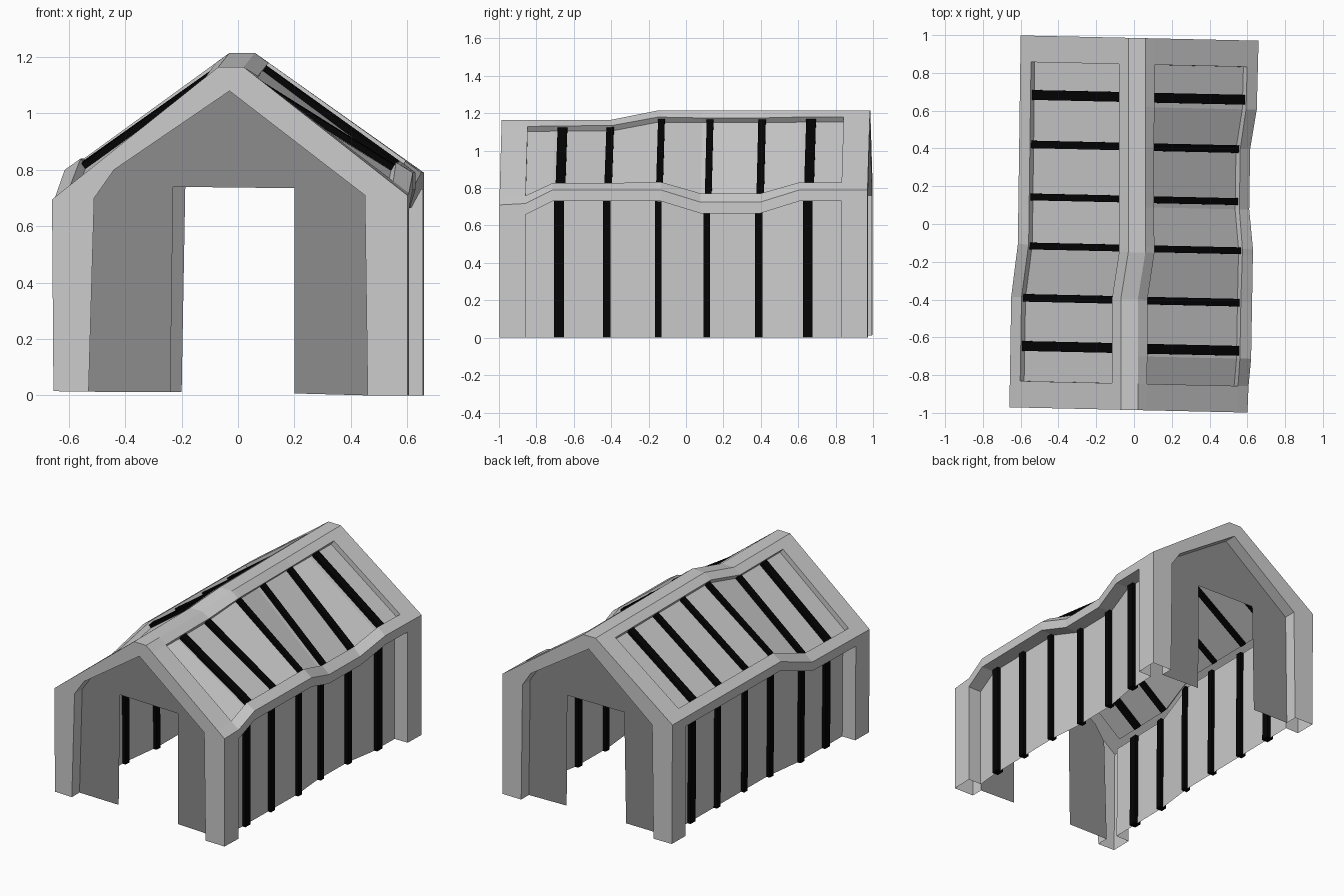
import bpy, bmesh
from mathutils import Vector

if "Cube" in bpy.data.objects:
    bpy.data.objects.remove(bpy.data.objects["Cube"])

END, WIN = 0.985, 0.845          # shell ends, window ends along y
RECESS = 0.08                    # gable wall depth

# Wavy profile lines: y, x, z
RIGHT = [(-1, .60, .71), (-.86, .605, .71), (-.70, .62, .79), (-.12, .63, .79),
         (.09, .61, .725), (.41, .615, .725), (.62, .65, .79), (1, .66, .79)]
LEFT = [(-1, -.66, .695), (-.40, -.65, .70), (-.12, -.615, .80), (1, -.60, .80)]
RIDGE = [(-1, -.025, 1.165), (-.40, -.025, 1.165), (-.15, .015, 1.215), (1, .015, 1.215)]


def at(line, y):
    for (y0, x0, z0), (y1, x1, z1) in zip(line, line[1:]):
        if y <= y1:
            t = (y - y0) / (y1 - y0)
            return x0 + (x1 - x0) * t, z0 + (z1 - z0) * t


def pt(x, y, z):
    """Slight skew of the whole building."""
    return Vector((x, y - .022 * x, z))


def section(y):
    """Outer outline from the left foot over the ridge to the right foot."""
    xl, zl = at(LEFT, y)
    xr, zr = at(RIGHT, y)
    xm, zm = at(RIDGE, y)
    return [pt(xl + .005, y, .015), pt(xl, y, zl), pt(xm - .045, y, zm),
            pt(xm + .045, y, zm), pt(xr, y, zr), pt(xr, y, 0)]


# Segment index, margin at its start and end, panel depth
SIDES = [(0, 0, .06, .095), (1, .07, .06, .034), (3, .06, .07, .034), (4, .06, 0, .095)]


def window(y, side):
    """Segment ends, window ends and the inward direction."""
    i, m0, m1, _ = side
    s = section(y)
    a, b = s[i], s[i + 1]
    d = (b - a).normalized()
    n = Vector((d.z, 0, -d.x)).normalized()
    return a, a + d * m0, b - d * m1, b, n


def face(bm, *pts):
    bm.faces.new([bm.verts.new(p) for p in pts])


def finish(bm, name, mat=None):
    bmesh.ops.remove_doubles(bm, verts=bm.verts, dist=.0005)
    bmesh.ops.recalc_face_normals(bm, faces=bm.faces)
    me = bpy.data.meshes.new(name)
    bm.to_mesh(me)
    bm.free()
    ob = bpy.data.objects.new(name, me)
    bpy.context.collection.objects.link(ob)
    if mat:
        me.materials.append(mat)


def material(name, v):
    mat = bpy.data.materials.new(name)
    mat.diffuse_color = (v, v, v, 1)
    mat.use_nodes = True
    mat.node_tree.nodes["Principled BSDF"].inputs["Base Color"].default_value = mat.diffuse_color
    return mat


black, mid, dark = material("black", .001), material("mid_grey", .55), material("dark_grey", .26)
ys = sorted({-END, -WIN, WIN, END} |
            {k[0] for l in (RIGHT, LEFT, RIDGE) for k in l if abs(k[0]) < WIN - .01})

# Frame beams with reveals, and the inset panels
frame, panels = bmesh.new(), bmesh.new()
for y0, y1 in zip(ys, ys[1:]):
    s, t = section(y0), section(y1)
    face(frame, s[2], s[3], t[3], t[2])
    for side in SIDES:
        *p, n = window(y0, side)
        *q, m = window(y1, side)
        n, m = n * side[3], m * side[3]
        solid = y1 <= -WIN or y0 >= WIN
        for k in range(3):
            if (k != 1 or solid) and (p[k] - p[k + 1]).length > .001:
                face(frame, p[k], p[k + 1], q[k + 1], q[k])
        if solid:
            continue
        face(panels, p[1] + n, p[2] + n, q[2] + m, q[1] + m)
        for k in (1, 2):
            if side[k]:
                face(frame, p[k], q[k], q[k] + m, p[k] + n)
        if y0 == -WIN:
            face(frame, p[1], p[2], p[2] + n, p[1] + n)
        if y1 == WIN:
            face(frame, q[1], q[2], q[2] + m, q[1] + m)

# Gable ends: frame ring, reveal and recessed wall with a doorway
INNER = {-1: [(-.53, .013), (-.51, .70), (-.44, .80), (-.03, 1.08), (.45, .71), (.46, 0)],
         1: [(-.46, .013), (-.45, .76), (.02, 1.13), (.45, .85), (.51, .76), (.52, 0)]}
DOOR = {-1: [(.2, .007), (.2, .735), (-.23, .74), (-.24, .012)],
        1: [(.24, .007), (.235, .735), (-.187, .74), (-.2, .012)]}
for sgn, name in ((-1, "front_wall"), (1, "back_wall")):
    y, yw = sgn * END, sgn * (END - RECESS)
    ring = [pt(x, y, z) for x, z in INNER[sgn]]
    deep = [pt(x, yw, z) for x, z in INNER[sgn]]
    face(frame, *section(y), *reversed(ring))
    for k in range(5):
        face(frame, ring[k], ring[k + 1], deep[k + 1], deep[k])
    wall = bmesh.new()
    face(wall, *deep, *[pt(x, yw, z) for x, z in DOOR[sgn]])
    finish(wall, name, dark)
finish(frame, "frame", mid)
finish(panels, "panels")

# Black slats passing through the wall and roof panels
NAMES = ("left_wall_slats", "left_roof_slats", "right_roof_slats", "right_wall_slats")
for side, name in zip(SIDES, NAMES):
    bm = bmesh.new()
    roof = side[0] in (1, 3)
    out, inn = side[3] - .022, side[3] + (.016 if roof else .022)
    for y, w in ((-.665, .052), (-.41, .04), (-.135, .036),
                 (.125, .036), (.403, .04), (.665, .052)):
        y += .006 if roof else 0
        rings = []
        for yy in (y - w / 2, y + w / 2):
            _, a, b, _, n = window(yy, side)
            rings.append([a + n * out, b + n * out, b + n * inn, a + n * inn])
        p, q = rings
        face(bm, *p)
        face(bm, *q)
        for k in range(4):
            face(bm, p[k], p[k - 1], q[k - 1], q[k])
    finish(bm, name, black)
